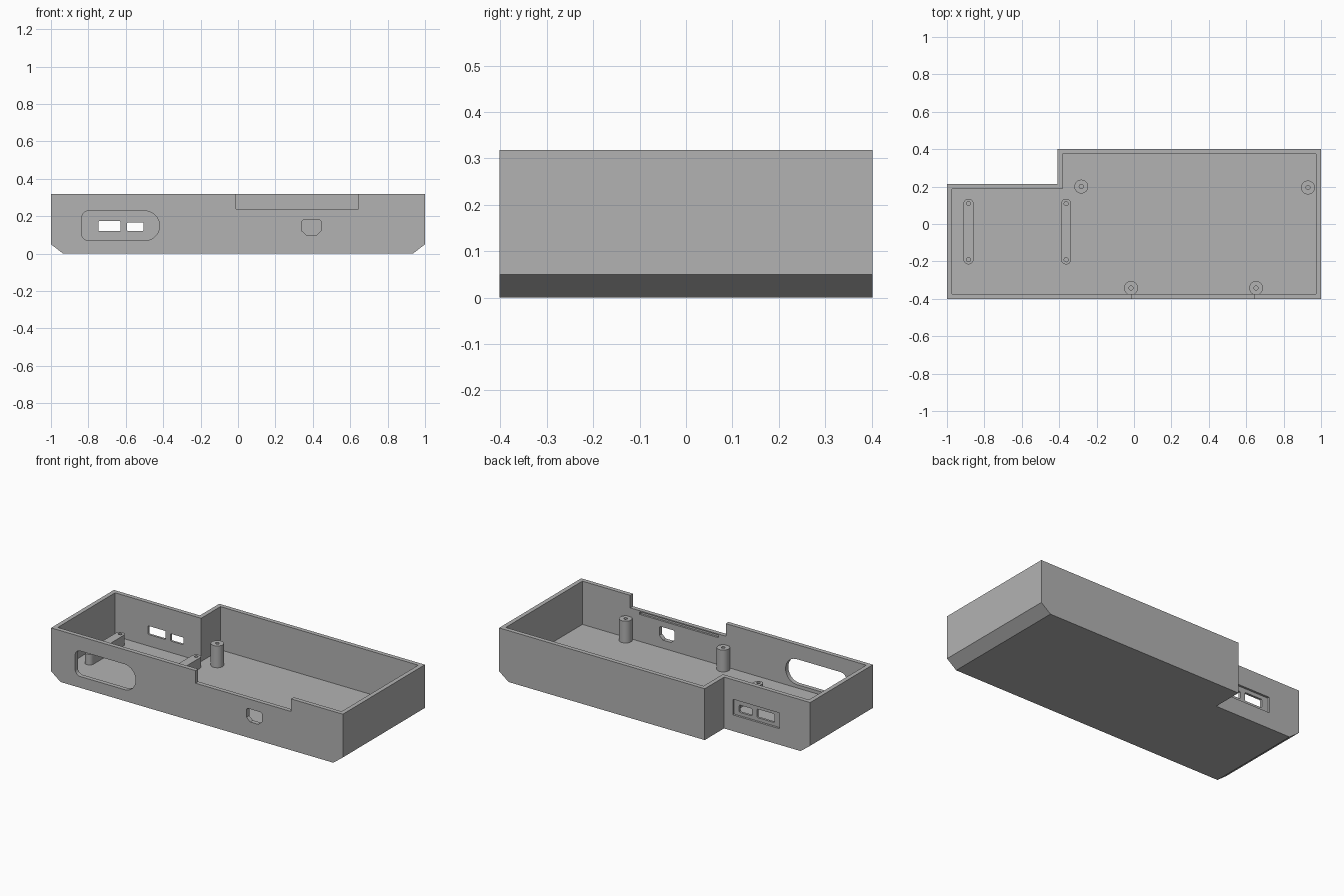
import bpy, bmesh, math
from mathutils import Vector

cube = bpy.data.objects.get("Cube")
if cube:
    bpy.data.objects.remove(cube, do_unlink=True)

grey = bpy.data.materials.new("plain grey")
grey.use_nodes = True
COLOUR = (0.45, 0.45, 0.45, 1)
grey.diffuse_color = COLOUR
grey.node_tree.nodes["Principled BSDF"].inputs["Base Color"].default_value = COLOUR

TOP, FLOOR, WALL = 0.318, 0.05, 0.027
HALF_Y, STEP_X, STEP_Y = 0.402, -0.41, 0.213


def prism(name, outline, low, high, axis="Z"):
    """Extrude a 2D outline: (x, y) along Z, or (x, z) along Y."""
    def place(p, h):
        return Vector((p[0], p[1], h)) if axis == "Z" else Vector((p[0], h, p[1]))
    bm = bmesh.new()
    face = bm.faces.new([bm.verts.new(place(p, low)) for p in outline])
    grown = bmesh.ops.extrude_face_region(bm, geom=[face])["geom"]
    shift = place((0, 0), high - low)
    bmesh.ops.translate(bm, verts=[v for v in grown if isinstance(v, bmesh.types.BMVert)], vec=shift)
    bmesh.ops.recalc_face_normals(bm, faces=bm.faces)
    mesh = bpy.data.meshes.new(name)
    bm.to_mesh(mesh)
    bm.free()
    mesh.materials.append(grey)
    obj = bpy.data.objects.new(name, mesh)
    bpy.context.collection.objects.link(obj)
    return obj


def rounded(x0, x1, y0, y1, radii, steps=10):
    """Rectangle with radii for its lower left, lower right, upper right, upper left corners."""
    corners = [(x0, y0, 1, 1), (x1, y0, -1, 1), (x1, y1, -1, -1), (x0, y1, 1, -1)]
    points = []
    for i, ((x, y, sx, sy), r) in enumerate(zip(corners, radii)):
        for k in range(steps + 1):
            a = math.pi * (1 + i / 2 + k / steps / 2)
            points.append((x + sx * r + r * math.cos(a), y + sy * r + r * math.sin(a)))
    return points


def box(x0, x1, y0, y1):
    return [(x0, y0), (x1, y0), (x1, y1), (x0, y1)]


def circle(x, y, r, sides=32):
    turn = 2 * math.pi / sides
    return [(x + r * math.cos(k * turn), y + r * math.sin(k * turn)) for k in range(sides)]


def cut(obj, *cutters):
    bpy.context.view_layer.objects.active = obj
    for cutter in cutters:
        mod = obj.modifiers.new("cut", "BOOLEAN")
        mod.operation, mod.solver, mod.object = "DIFFERENCE", "EXACT", cutter
        bpy.ops.object.modifier_apply(modifier=mod.name)
        bpy.data.objects.remove(cutter, do_unlink=True)


def smooth(obj):
    bpy.ops.object.select_all(action="DESELECT")
    obj.select_set(True)
    bpy.context.view_layer.objects.active = obj
    bpy.ops.object.shade_smooth_by_angle(angle=math.radians(30))


def footprint(inset):
    w, d = 1 - inset, HALF_Y - inset
    sx, sy = STEP_X + inset, STEP_Y - inset
    return [(-w, -d), (w, -d), (w, d), (sx, d), (sx, sy), (-w, sy)]


# Open tray with a stepped outline
tray = prism("tray", footprint(0), 0, TOP)
cut(tray, prism("cavity", footprint(WALL), FLOOR, TOP + 0.1))

# Sloped lower edges at both ends
for side in (-1, 1):
    wedge = [(side * 0.935, 0), (side * 1.065, 0.1), (side * 1.065, -0.1), (side * 0.935, -0.1)]
    cut(tray, prism("wedge", wedge, -0.6, 0.6, "Y"))

# Front wall: rim notch, inner groove, large opening and small port
front_out, front_in = -HALF_Y - 0.05, -HALF_Y + WALL + 0.01
port = [(0.365, 0.1), (0.42, 0.1), (0.445, 0.123), (0.445, 0.172),
        (0.437, 0.18), (0.348, 0.18), (0.34, 0.172), (0.34, 0.123)]
cut(tray,
    prism("notch", box(-0.01, 0.645, 0.24, TOP + 0.1), front_out, front_in, "Y"),
    prism("groove", box(0.04, 0.58, 0.217, 0.233), -HALF_Y + 0.015, front_in, "Y"),
    prism("opening", rounded(-0.835, -0.42, 0.07, 0.228, (0.035, 0.078, 0.078, 0.035)),
          front_out, front_in, "Y"),
    prism("port", port, front_out, front_in, "Y"))

# Rear step wall: shallow recess with two slots
cut(tray,
    prism("recess", box(-0.79, -0.47, 0.1, 0.197), STEP_Y - 0.013, STEP_Y + 0.1, "Y"),
    prism("wide_slot", rounded(-0.747, -0.627, 0.121, 0.174, [0.006] * 4, 3), 0.15, 0.3, "Y"),
    prism("narrow_slot", rounded(-0.593, -0.505, 0.121, 0.166, [0.006] * 4, 3), 0.15, 0.3, "Y"))
smooth(tray)

# Screw posts
POST_TOP, RAIL_TOP = 0.185, 0.116
for i, (x, y) in enumerate([(-0.282, 0.2), (0.93, 0.195), (-0.016, -0.342), (0.653, -0.342)], 1):
    post = prism(f"screw_post_{i}", circle(x, y, 0.037), FLOOR - 0.01, POST_TOP)
    cut(post, prism("post_hole", circle(x, y, 0.011, 16), FLOOR, POST_TOP + 0.1))
    smooth(post)

# Mounting rails with a screw hole at each end
for name, x in (("left_end_rail", -0.885), ("inner_rail", -0.363)):
    r = 0.027
    rail = prism(name, rounded(x - r, x + r, -0.216, 0.135, [r * 0.999] * 4), FLOOR - 0.01, RAIL_TOP)
    cut(rail, *[prism("rail_hole", circle(x, y, 0.011, 16), FLOOR, RAIL_TOP + 0.1)
                for y in (-0.191, 0.109)])
    smooth(rail)
